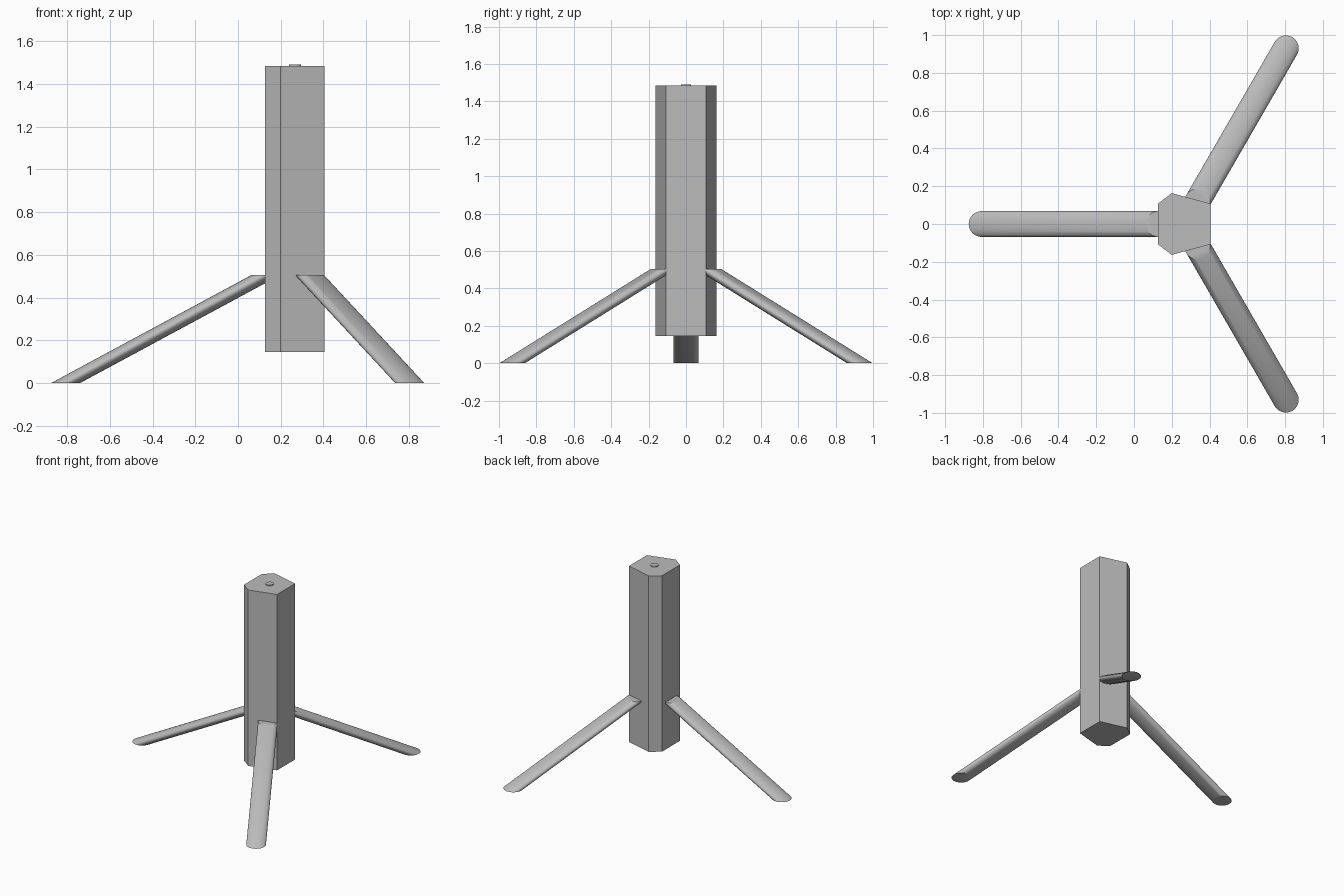
import bpy, bmesh
from math import sin, cos, pi, radians

if "Cube" in bpy.data.objects:
    bpy.data.objects.remove(bpy.data.objects["Cube"], do_unlink=True)

grey = bpy.data.materials.new("plain grey")
grey.use_nodes = True
colour = (0.5, 0.5, 0.5, 1)
grey.diffuse_color = colour
grey.node_tree.nodes["Principled BSDF"].inputs["Base Color"].default_value = colour

AXIS_X = 0.267
BODY_TOP = 1.485


def loft(name, bottom, top, smooth=False):
    """Closed solid between two matching rings of points."""
    bm = bmesh.new()
    low = [bm.verts.new(p) for p in bottom]
    high = [bm.verts.new(p) for p in top]
    bm.faces.new(low[::-1])
    bm.faces.new(high)
    n = len(low)
    for i in range(n):
        j = (i + 1) % n
        bm.faces.new((low[i], low[j], high[j], high[i]))
    bmesh.ops.recalc_face_normals(bm, faces=bm.faces)
    mesh = bpy.data.meshes.new(name)
    bm.to_mesh(mesh)
    bm.free()
    mesh.materials.append(grey)
    obj = bpy.data.objects.new(name, mesh)
    bpy.context.collection.objects.link(obj)
    if smooth:
        bpy.ops.object.select_all(action="DESELECT")
        obj.select_set(True)
        bpy.context.view_layer.objects.active = obj
        bpy.ops.object.shade_smooth_by_angle(angle=radians(35))
    return obj


def circle(x, y, z, r, n=48):
    return [(x + r * cos(2 * pi * i / n), y + r * sin(2 * pi * i / n), z) for i in range(n)]


# Six-sided body
half = [(0.405, 0.108), (0.2, 0.163), (0.127, 0.108)]
outline = half + [(x, -y) for x, y in reversed(half)]
loft("body", [(x, y, 0.145) for x, y in outline], [(x, y, BODY_TOP) for x, y in outline])

# Small round button on the top
loft("top_button", circle(AXIS_X, 0, BODY_TOP - 0.01, 0.028),
     circle(AXIS_X, 0, BODY_TOP + 0.006, 0.028), True)

# Three slanted legs, cut level at foot and top
for name, angle in (("right_leg", 180), ("back_leg", 60), ("front_leg", -60)):
    dx, dy = cos(radians(angle)), sin(radians(angle))
    foot = circle(AXIS_X + 1.074 * dx, 1.074 * dy, 0, 0.068)
    head = circle(AXIS_X + 0.137 * dx, 0.137 * dy, 0.505, 0.068)
    loft(name, foot, head, True)
